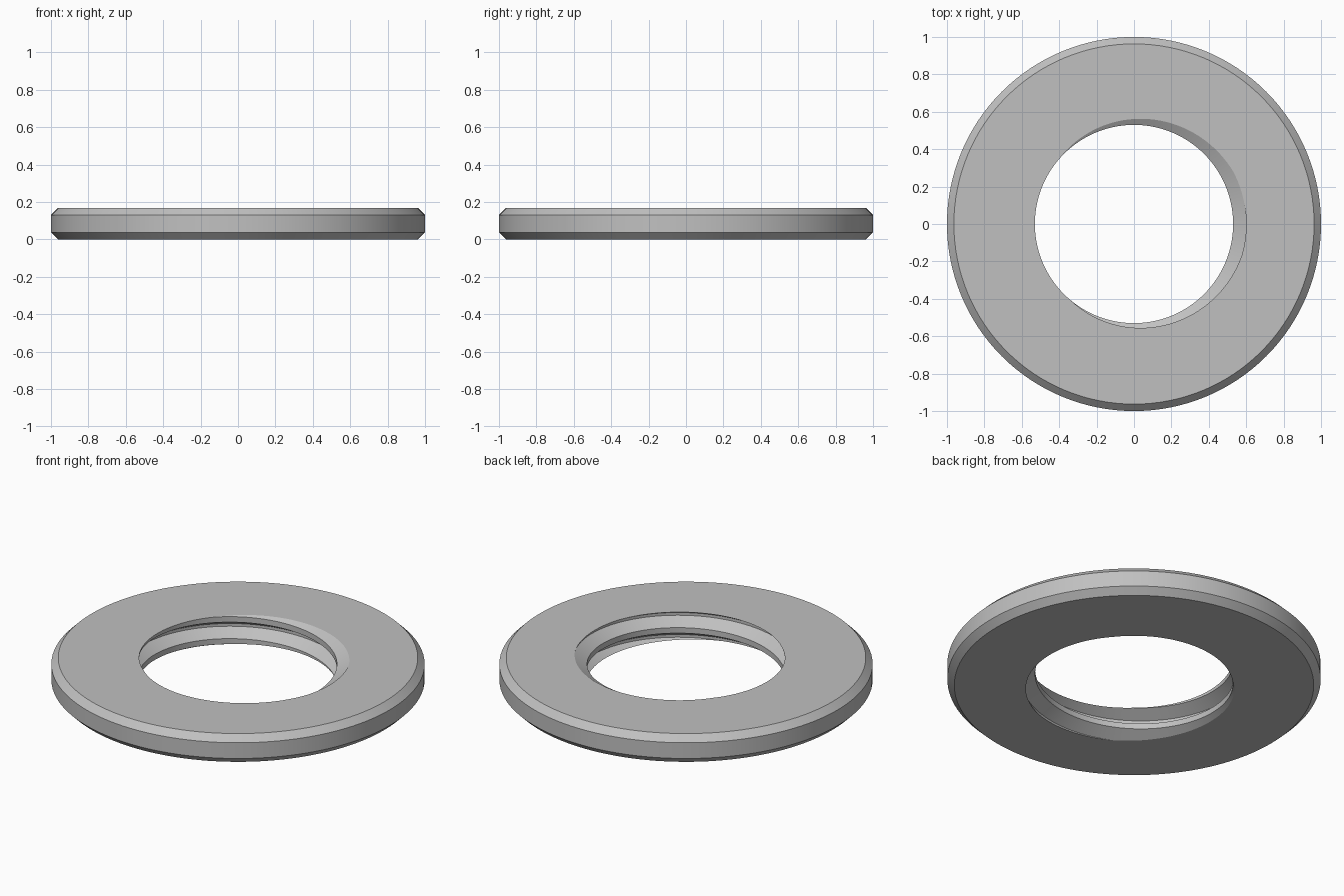
import bpy, bmesh, math

cube = bpy.data.objects.get("Cube")
if cube:
    bpy.data.objects.remove(cube, do_unlink=True)

HEIGHT, RADIUS, CHAMFER = 0.167, 1.0, 0.037
CREST, ROOT, PITCH = 0.53, 0.60, 0.13
CREST_Z = 0.10          # height of a crest at angle zero
SEGMENTS = 128


def point(radius, angle, z):
    return (radius * math.cos(angle), radius * math.sin(angle), z)


def skin(bm, rows):
    """Join neighbouring rows of vertices with quads."""
    for a, b in zip(rows, rows[1:]):
        for i in range(len(a) - 1):
            bm.faces.new((a[i], a[i + 1], b[i + 1], b[i]))


bm = bmesh.new()

# Internal screw thread: trapezoid profile swept along a right-hand helix
profile = [(CREST, -1 / 8), (CREST, 1 / 8), (ROOT, 7 / 16), (ROOT, 9 / 16), (CREST, 7 / 8)]
rows = []
for step in range(-2 * SEGMENTS, 2 * SEGMENTS + 1):
    turn = step / SEGMENTS
    rows.append([bm.verts.new(point(r, turn * math.tau, CREST_Z + PITCH * (turn + p)))
                 for r, p in profile])
skin(bm, rows)
bmesh.ops.remove_doubles(bm, verts=bm.verts[:], dist=1e-5)

# Trim the thread to the thickness of the ring
for z, side in ((0, -1), (HEIGHT, 1)):
    bmesh.ops.bisect_plane(bm, geom=bm.verts[:] + bm.edges[:] + bm.faces[:], dist=1e-6,
                           plane_co=(0, 0, z), plane_no=(0, 0, side), clear_outer=True)

# Chamfered outer rim
rim = [(RADIUS - CHAMFER, 0), (RADIUS, CHAMFER),
       (RADIUS, HEIGHT - CHAMFER), (RADIUS - CHAMFER, HEIGHT)]
loops = []
for r, z in rim:
    loop = [bm.verts.new(point(r, i * math.tau / SEGMENTS, z)) for i in range(SEGMENTS)]
    loops.append(loop + loop[:1])
skin(bm, loops)

# Flat bottom and top faces between the rim and the thread
for z, side in ((0, -1), (HEIGHT, 1)):
    border = [e for e in bm.edges if e.is_boundary
              and all(abs(v.co.z - z) < 1e-4 for v in e.verts)]
    bmesh.ops.triangle_fill(bm, edges=border, use_beauty=True, normal=(0, 0, side))
bmesh.ops.recalc_face_normals(bm, faces=bm.faces[:])

mesh = bpy.data.meshes.new("threaded_ring")
bm.to_mesh(mesh)
bm.free()
ring = bpy.data.objects.new("threaded_ring", mesh)
bpy.context.collection.objects.link(ring)

# Plain grey metal
grey = bpy.data.materials.new("plain_grey")
grey.use_nodes = True
color = (0.53, 0.53, 0.53, 1)
grey.diffuse_color = color
grey.node_tree.nodes["Principled BSDF"].inputs["Base Color"].default_value = color
mesh.materials.append(grey)

bpy.context.view_layer.objects.active = ring
ring.select_set(True)
bpy.ops.object.shade_smooth_by_angle(angle=math.radians(30))
